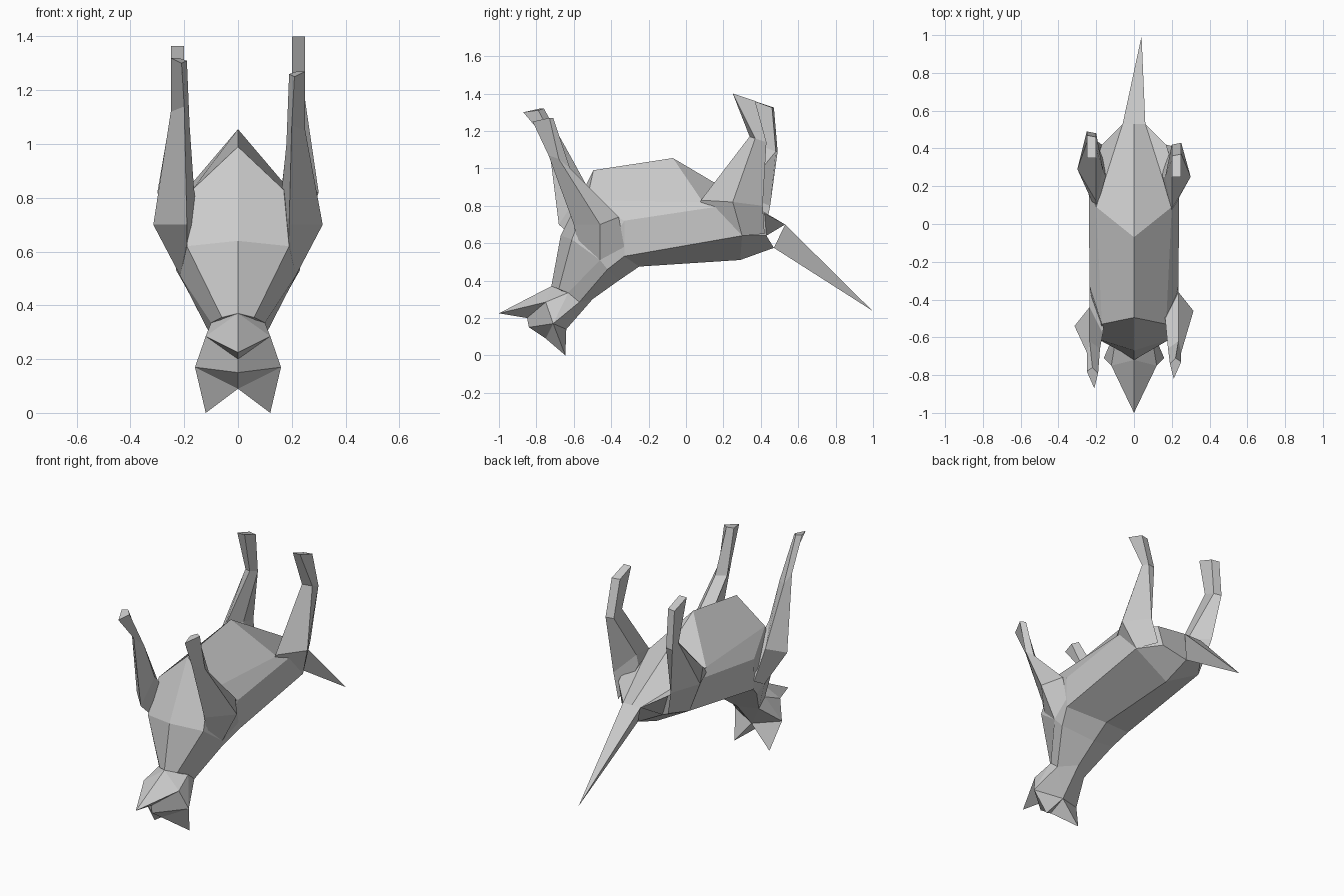
import bpy, bmesh

if "Cube" in bpy.data.objects:
    bpy.data.objects.remove(bpy.data.objects["Cube"])


def make(name, verts, faces):
    me = bpy.data.meshes.new(name)
    me.from_pydata(verts, [], faces)
    bm = bmesh.new()
    bm.from_mesh(me)
    bmesh.ops.remove_doubles(bm, verts=bm.verts, dist=0.0005)
    bmesh.ops.recalc_face_normals(bm, faces=bm.faces)
    bm.to_mesh(me)
    bm.free()
    ob = bpy.data.objects.new(name, me)
    bpy.context.collection.objects.link(ob)
    return ob


def loft(name, rings):
    n = len(rings[0])
    verts = [p for r in rings for p in r]
    faces = [(i * n + j, i * n + (j + 1) % n, (i + 1) * n + (j + 1) % n, (i + 1) * n + j)
             for i in range(len(rings) - 1) for j in range(n)]
    faces += [tuple(range(n)), tuple(range(len(verts) - n, len(verts)))]
    return make(name, verts, faces)


def flip(p):
    return (-p[0], p[1], p[2])


# Torso: half sections from belly (up) round to the back, neck to rump
halves = [
    [(0, -.72, .37), (.06, -.68, .355), (.10, -.63, .335), (.10, -.57, .285), (0, -.50, .30)],
    [(0, -.67, .64), (.19, -.61, .62), (.215, -.46, .51), (.19, -.42, .46), (0, -.36, .40)],
    [(0, -.495, .99), (.17, -.53, .83), (.235, -.33, .72), (.23, -.33, .53), (0, -.25, .475)],
    [(0, -.07, 1.055), (.20, .09, .82), (.24, .20, .80), (.235, .30, .64), (0, .29, .51)],
    [(0, .53, .70), (.06, .53, .70), (.17, .42, .76), (.14, .43, .64), (0, .47, .575)],
]
loft("torso", [h + [flip(p) for p in h[-2:0:-1]] for h in halves])

# Head with muzzle and ears, mirrored from one half
P = {
    "chin": (0, -.72, .37), "nose": (0, -1, .225), "cheek": (.12, -.75, .285),
    "stop": (0, -.85, .20), "brow": (0, -.84, .15), "ear": (.16, -.71, .17),
    "crown": (0, -.75, .09), "tip": (.12, -.645, 0), "nape": (0, -.64, .14),
    "throat": (.10, -.63, .335), "neck": (.10, -.57, .285), "scruff": (0, -.50, .30),
}
half = ["chin nose cheek", "nose stop cheek", "stop brow ear cheek", "brow crown ear",
        "crown tip ear", "tip nape ear", "tip crown nape", "chin cheek throat",
        "cheek ear throat", "ear neck throat", "ear nape neck", "nape scruff neck"]
verts, faces = [], []
for side in (1, -1):
    for f in half:
        pts = [P[k] if side > 0 else flip(P[k]) for k in f.split()]
        faces.append(tuple(range(len(verts), len(verts) + len(pts))))
        verts += pts
make("head", verts, faces)

# Tail: long three-sided spike
make("tail", [(-.06, .53, .70), (.06, .53, .70), (0, .47, .575), (.04, .995, .24)],
     [(0, 1, 3), (1, 2, 3), (2, 0, 3), (0, 2, 1)])

# Legs: four-point rings (front, outer, back, inner) from body to paw
front = [
    [(.19, -.58, .61), (.215, -.46, .51), (.235, -.33, .58), (.15, -.45, .70)],
    [(.19, -.60, .70), (.315, -.46, .70), (.235, -.36, .74), (.165, -.50, .85)],
    [(.20, -.735, 1.07), (.25, -.68, 1.05), (.235, -.62, 1.00), (.18, -.66, 1.00)],
    [(.21, -.82, 1.25), (.25, -.73, 1.27), (.22, -.71, 1.27), (.19, -.74, 1.26)],
]
hind = [
    [(.20, .07, .80), (.235, .30, .64), (.17, .42, .65), (.15, .25, .80)],
    [(.20, .08, .83), (.30, .25, .82), (.21, .41, .80), (.165, .25, .86)],
    [(.20, .34, 1.17), (.25, .37, 1.16), (.25, .43, 1.14), (.20, .42, 1.14)],
    [(.20, .25, 1.40), (.25, .25, 1.40), (.25, .37, 1.36), (.20, .36, 1.36)],
]
# Left legs are mirrored, then posed by a (y, z) shift per ring
poses = {
    "front": (front, [(0, 0), (-.08, 0), (0, .07), (-.05, .05)]),
    "hind": (hind, [(0, 0), (.04, 0), (.06, -.05), (.10, -.035)]),
}
for name, (rings, shifts) in poses.items():
    loft(name + "_leg_right", rings)
    loft(name + "_leg_left", [[(-x, y + dy, z + dz) for x, y, z in r]
                              for r, (dy, dz) in zip(rings, shifts)])
